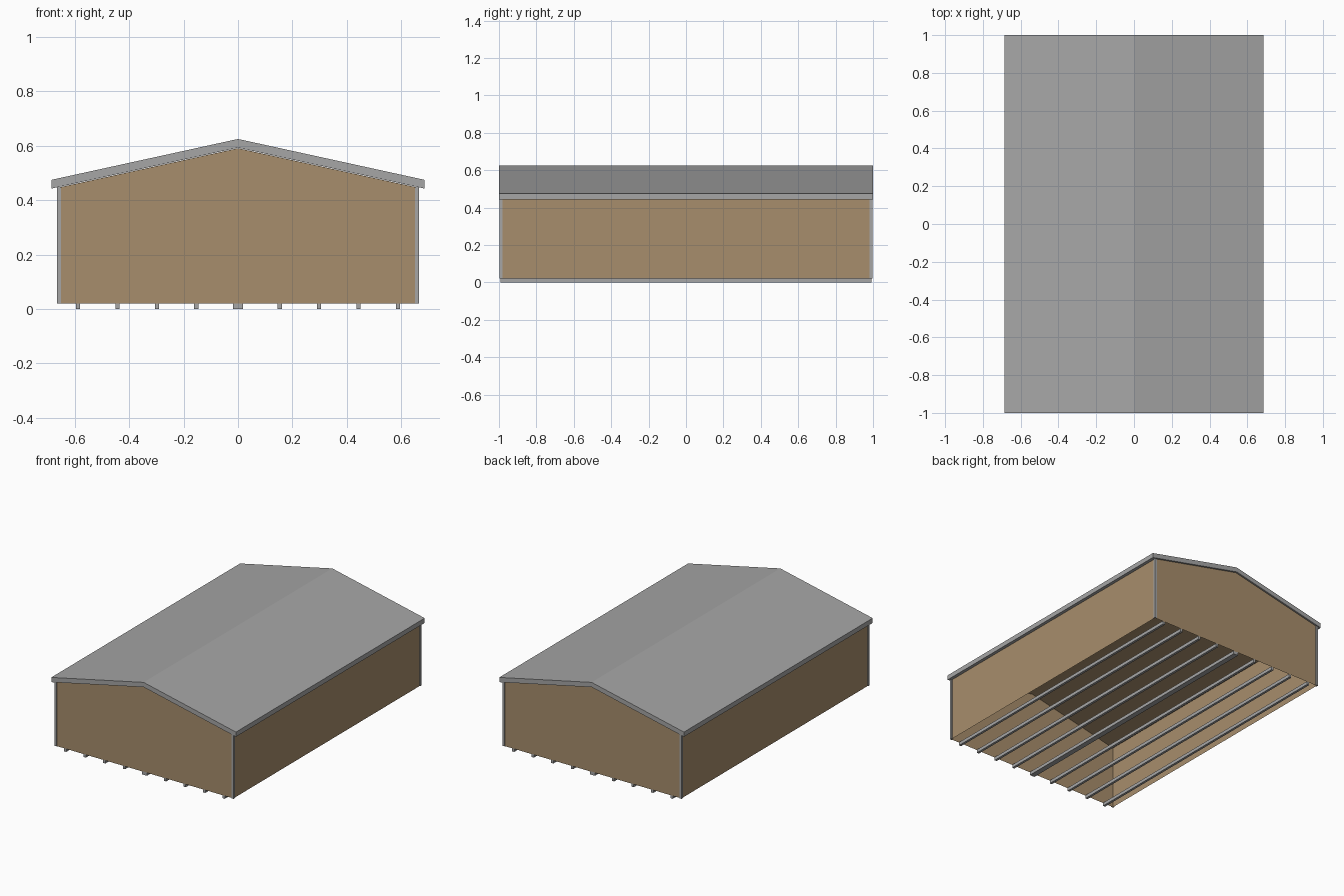
import bpy, bmesh

if "Cube" in bpy.data.objects:
    bpy.data.objects.remove(bpy.data.objects["Cube"])


def material(name, rgb):
    m = bpy.data.materials.new(name)
    m.diffuse_color = (*rgb, 1)
    m.use_nodes = True
    m.node_tree.nodes["Principled BSDF"].inputs["Base Color"].default_value = m.diffuse_color
    return m


BROWN = material("tan brown cladding", (0.39, 0.27, 0.15))
GREY = material("grey metal", (0.38, 0.38, 0.38))


def prism(name, profile, axis, a, b, mat, skip_edge=None):
    """Extrude an xz profile along y, or an xy profile along z."""
    bm = bmesh.new()

    def place(p, t):
        return (p[0], t, p[1]) if axis == "y" else (p[0], p[1], t)

    lo = [bm.verts.new(place(p, a)) for p in profile]
    hi = [bm.verts.new(place(p, b)) for p in profile]
    bm.faces.new(lo)
    bm.faces.new(hi[::-1])
    n = len(profile)
    for i in range(n):
        if i != skip_edge:
            j = (i + 1) % n
            bm.faces.new((lo[i], hi[i], hi[j], lo[j]))
    bmesh.ops.recalc_face_normals(bm, faces=bm.faces)
    mesh = bpy.data.meshes.new(name)
    bm.to_mesh(mesh)
    bm.free()
    ob = bpy.data.objects.new(name, mesh)
    mesh.materials.append(mat)
    bpy.context.collection.objects.link(ob)
    return ob


# Main dimensions
ROOF_X, RIDGE, EAVE, THICK = 0.685, 0.625, 0.475, 0.032
WALL_X, WALL_Y, BASE = 0.66, 0.991, 0.02
slope = (RIDGE - EAVE) / ROOF_X

# Gabled wall shell, lined under the roof and open at the bottom
top = RIDGE - THICK - 0.002
side = top - slope * WALL_X
prism("wall_shell",
      [(-WALL_X, BASE), (WALL_X, BASE), (WALL_X, side), (0, top), (-WALL_X, side)],
      "y", -WALL_Y, WALL_Y, BROWN, skip_edge=0)

# Roof slab with overhanging eaves
prism("roof",
      [(-ROOF_X, EAVE), (0, RIDGE), (ROOF_X, EAVE),
       (ROOF_X, EAVE - THICK), (0, RIDGE - THICK), (-ROOF_X, EAVE - THICK)],
      "y", -1, 1, GREY)

# L-shaped trims wrapping the four corners
ox, oy, w = WALL_X + 0.005, WALL_Y + 0.005, 0.015
for sx, nx in ((-1, "left"), (1, "right")):
    for sy, ny in ((-1, "front"), (1, "back")):
        pts = [(ox, oy), (ox - w, oy), (ox - w, WALL_Y), (WALL_X, WALL_Y),
               (WALL_X, oy - w), (ox, oy - w)]
        prism(f"corner_trim_{ny}_{nx}", [(sx * x, sy * y) for x, y in pts],
              "z", BASE, side, GREY)

# Floor bearers, with a wider one in the middle
for i in range(-4, 5):
    x = i * 0.145 + (0.008 if i > 0 else -0.008 if i < 0 else 0)
    h = 0.018 if i == 0 else 0.008
    prism(f"floor_bearer_{i + 5}",
          [(x - h, 0), (x + h, 0), (x + h, 0.022), (x - h, 0.022)],
          "y", -0.991, 0.991, GREY)
